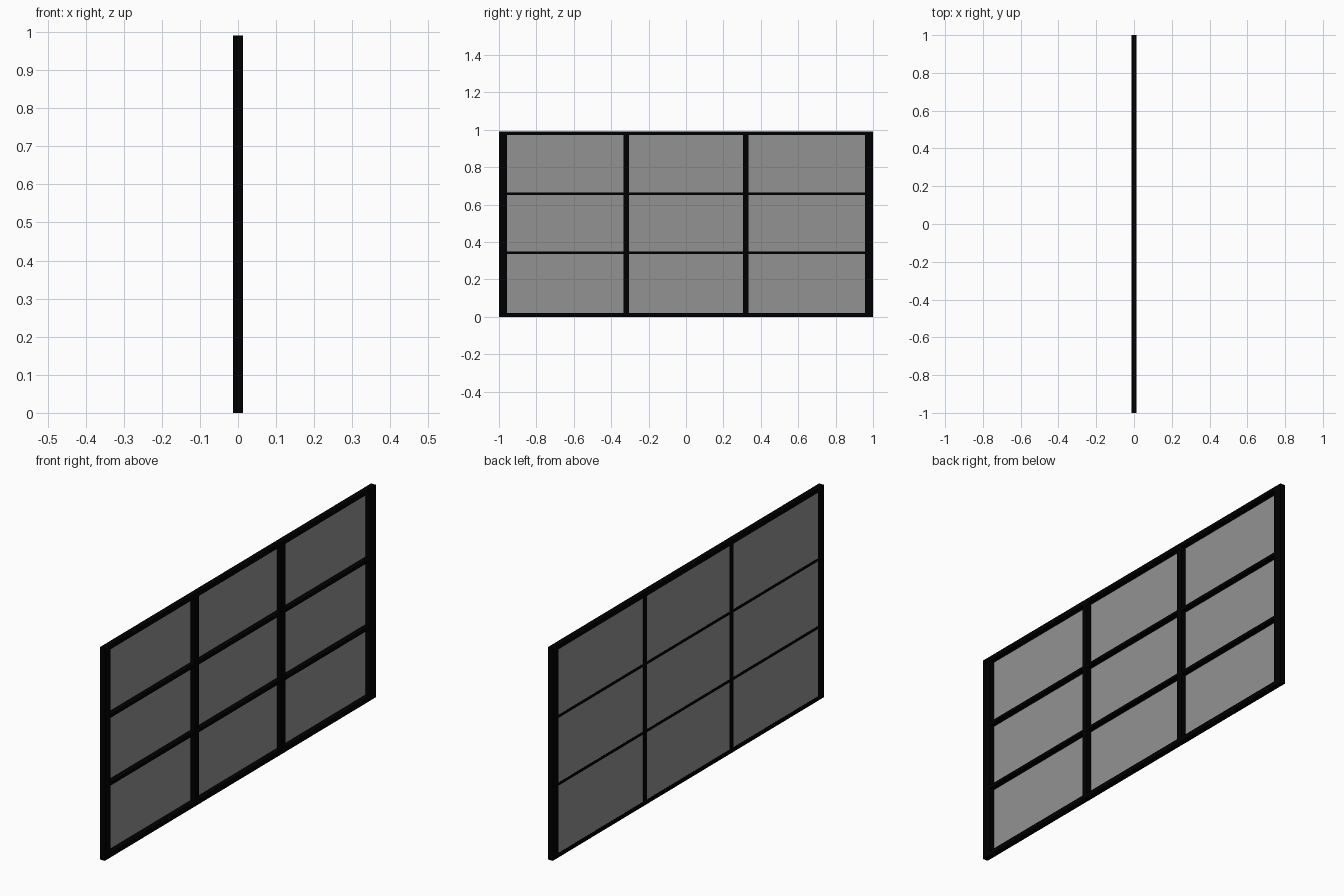
import bpy

if "Cube" in bpy.data.objects:
    bpy.data.objects.remove(bpy.data.objects["Cube"])

DEPTH = 0.025   # frame thickness along x
HEIGHT = 0.991


def material(name, rgba):
    m = bpy.data.materials.new(name)
    m.diffuse_color = rgba
    m.use_nodes = True
    m.node_tree.nodes["Principled BSDF"].inputs["Base Color"].default_value = m.diffuse_color
    return m


black = material("black_metal", (0.0, 0.0, 0.0, 1))
glass = material("grey_glass", (0.29, 0.29, 0.29, 1))


def bar(name, y0, y1, z0, z1):
    bpy.ops.mesh.primitive_cube_add(size=1, location=(0, (y0 + y1) / 2, (z0 + z1) / 2))
    o = bpy.context.object
    o.name = name
    o.scale = (DEPTH, y1 - y0, z1 - z0)
    bpy.ops.object.transform_apply(location=False, rotation=False, scale=True)
    o.data.materials.append(black)


# upright posts and mullions, full height
uprights = [(-1, -0.957), (-0.333, -0.304), (0.304, 0.333), (0.957, 1)]
for i, (a, b) in enumerate(uprights):
    bar("post" if i in (0, 3) else "mullion", a, b, 0, HEIGHT)

# rails and glazing bars fitted between the uprights
rails = [(0, 0.021), (0.335, 0.349), (0.651, 0.665), (0.971, HEIGHT)]
for left, right in zip(uprights, uprights[1:]):
    for i, (a, b) in enumerate(rails):
        bar("rail" if i in (0, 3) else "glazing_bar", left[1], right[0], a, b)

# glass panes, set almost flush with the -x face
for left, right in zip(uprights, uprights[1:]):
    for low, high in zip(rails, rails[1:]):
        y0, y1, z0, z1 = left[1], right[0], low[1], high[0]
        mesh = bpy.data.meshes.new("glass_pane")
        x = -DEPTH / 2 + 0.0005
        mesh.from_pydata([(x, y0, z0), (x, y1, z0), (x, y1, z1), (x, y0, z1)],
                         [], [(0, 1, 2, 3)])
        mesh.materials.append(glass)
        bpy.context.collection.objects.link(bpy.data.objects.new("glass_pane", mesh))
